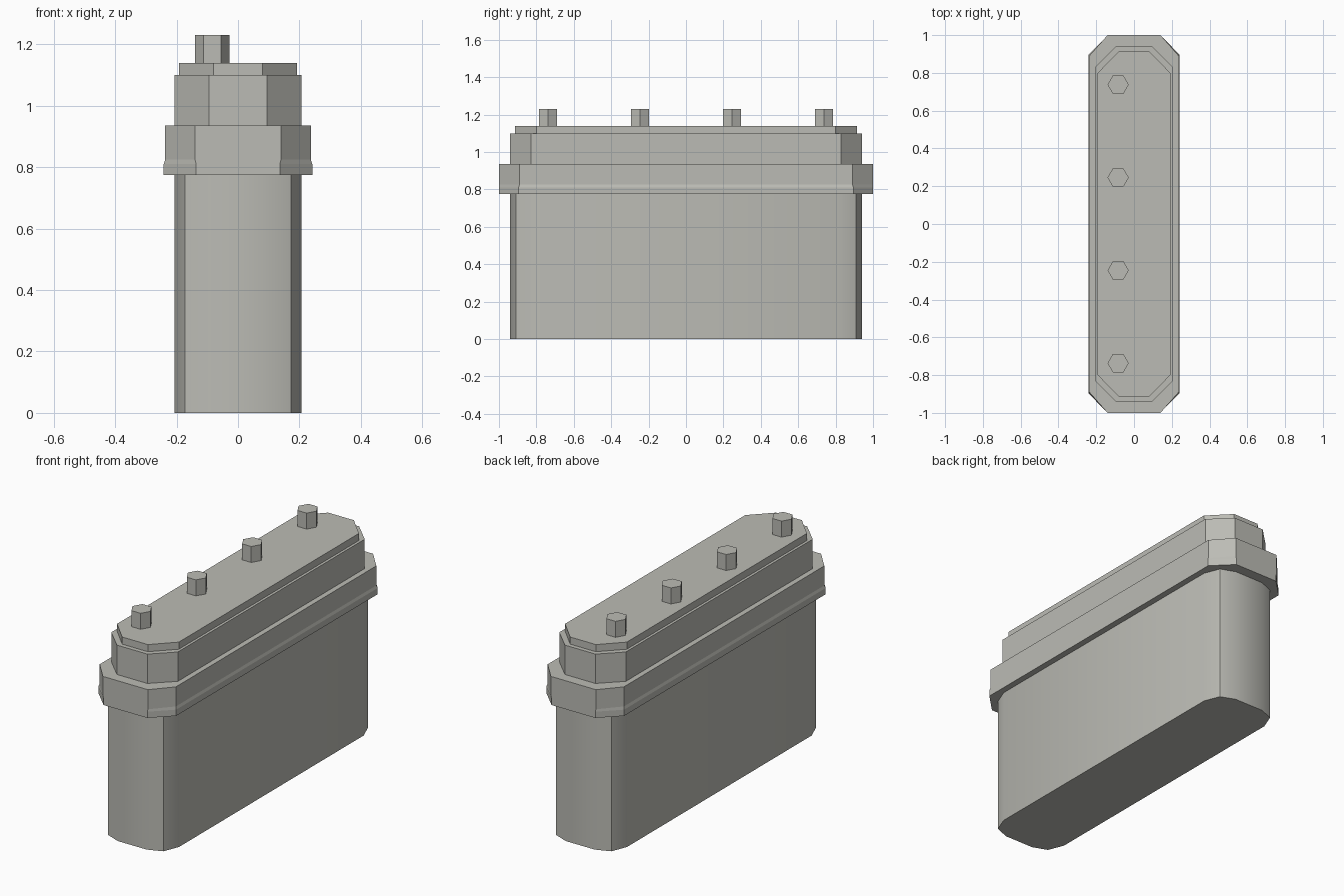
import bpy, bmesh, math

if "Cube" in bpy.data.objects:
    bpy.data.objects.remove(bpy.data.objects["Cube"])

mat = bpy.data.materials.new("warm grey")
mat.diffuse_color = (0.5, 0.5, 0.46, 1)
mat.use_nodes = True
mat.node_tree.nodes["Principled BSDF"].inputs["Base Color"].default_value = mat.diffuse_color


def outline(quarter):
    """Mirror a quarter profile (side to end) into a full counter-clockwise loop."""
    half = quarter + [(-x, y) for x, y in reversed(quarter)]
    return half + [(-x, -y) for x, y in half]


def loft(name, rings, smooth=False):
    """Closed solid through stacked (height, quarter profile) rings."""
    bm = bmesh.new()
    loops = [[bm.verts.new((x, y, z)) for x, y in outline(q)] for z, q in rings]
    n = len(loops[0])
    for a, b in zip(loops, loops[1:]):
        for i in range(n):
            j = (i + 1) % n
            bm.faces.new((a[i], a[j], b[j], b[i]))
    bm.faces.new(loops[0][::-1])
    bm.faces.new(loops[-1])
    mesh = bpy.data.meshes.new(name)
    bm.to_mesh(mesh)
    bm.free()
    mesh.materials.append(mat)
    ob = bpy.data.objects.new(name, mesh)
    bpy.context.collection.objects.link(ob)
    if smooth:
        bpy.context.view_layer.objects.active = ob
        ob.select_set(True)
        bpy.ops.object.shade_smooth_by_angle(angle=math.radians(30))
        ob.select_set(False)
    return ob


# Rounded lower body
body = [(0.207, 0.82), (0.172, 0.908), (0.09, 0.94)]
loft("body", [(0, body), (0.78, body)], smooth=True)

# Flange with a slightly wider lower lip
lip = [(0.242, 0.895), (0.136, 1.0)]
rim = [(0.237, 0.89), (0.14, 1.0)]
loft("flange", [(0.775, lip), (0.81, lip), (0.825, rim), (0.935, rim)])

# Stepped upper collar and lid
collar = [(0.207, 0.83), (0.095, 0.94)]
loft("collar", [(0.93, collar), (1.10, collar)])
lid = [(0.192, 0.80), (0.08, 0.915)]
loft("lid", [(1.095, lid), (1.14, lid)])

# Row of hexagonal terminals
for i in range(4):
    bpy.ops.mesh.primitive_cylinder_add(
        vertices=6, radius=0.056, depth=0.10,
        location=(-0.084, -0.737 + i * 0.4915, 1.18), rotation=(0, 0, math.pi / 6))
    bpy.context.object.name = f"terminal_{i + 1}"
    bpy.context.object.data.materials.append(mat)
